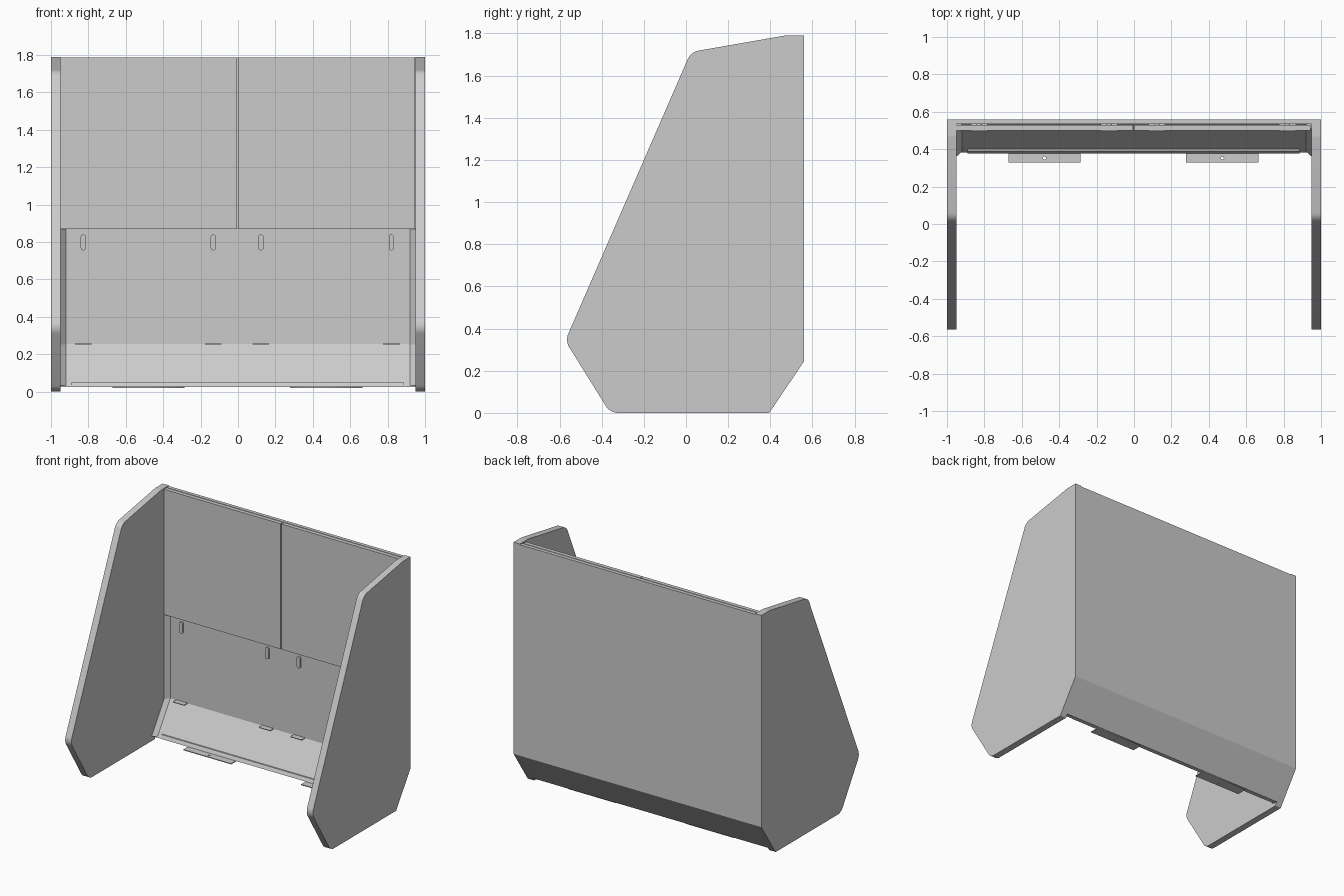
import bpy, bmesh, math
from mathutils import Vector

if "Cube" in bpy.data.objects:
    bpy.data.objects.remove(bpy.data.objects["Cube"])


def round_corners(pts, radii, steps=8):
    """Replace each corner of a closed 2D profile with an arc of the given radius."""
    out = []
    n = len(pts)
    for i, r in enumerate(radii):
        p = Vector(pts[i])
        if r == 0:
            out.append(p)
            continue
        a = (Vector(pts[i - 1]) - p).normalized()
        b = (Vector(pts[(i + 1) % n]) - p).normalized()
        half = a.angle(b) / 2
        c = p + (a + b).normalized() * (r / math.sin(half))
        t = r / math.tan(half)
        s, e = p + a * t - c, p + b * t - c
        ang = s.angle(e)
        for k in range(steps + 1):
            f = k / steps
            out.append(c + (s * math.sin((1 - f) * ang) + e * math.sin(f * ang)) / math.sin(ang))
    return out


def prism(name, pts, vec, to3d, smooth=False):
    """Extrude a closed 2D profile along vec."""
    bm = bmesh.new()
    face = bm.faces.new([bm.verts.new(to3d(*p)) for p in pts])
    res = bmesh.ops.extrude_face_region(bm, geom=[face])
    moved = [g for g in res["geom"] if isinstance(g, bmesh.types.BMVert)]
    bmesh.ops.translate(bm, verts=moved, vec=vec)
    bmesh.ops.recalc_face_normals(bm, faces=bm.faces)
    me = bpy.data.meshes.new(name)
    bm.to_mesh(me)
    bm.free()
    ob = bpy.data.objects.new(name, me)
    bpy.context.collection.objects.link(ob)
    if smooth:
        bpy.ops.object.select_all(action='DESELECT')
        ob.select_set(True)
        bpy.context.view_layer.objects.active = ob
        bpy.ops.object.shade_smooth_by_angle(angle=math.radians(30))
    return ob


def along_x(name, pts, x0, x1, smooth=False):
    return prism(name, pts, (x1 - x0, 0, 0), lambda y, z: (x0, y, z), smooth)


def box(name, x0, x1, y0, y1, z0, z1):
    return along_x(name, [(y0, z0), (y1, z0), (y1, z1), (y0, z1)], x0, x1)


# Side panels
side = round_corners(
    [(-0.36, 0), (0.395, 0), (0.56, 0.245), (0.56, 1.79), (0.47, 1.79), (0.023, 1.712), (-0.573, 0.342)],
    [0.07, 0.01, 0, 0, 0.1, 0.07, 0.07])
for label, x0 in (("left", -1.0), ("right", 0.95)):
    along_x(label + "_side_panel", side, x0, x0 + 0.05, True)

# Back wall and sloping lower panel
box("back_wall", -0.95, 0.95, 0.534, 0.56, 0.25, 1.785)
along_x("sloping_lower_panel",
        [(0.56, 0.245), (0.56, 0.25), (0.534, 0.254), (0.383, 0.025), (0.412, 0.025)], -0.95, 0.95)

# Two upper front panels
for label, x0, x1 in (("left", -0.948, -0.006), ("right", 0.0, 0.944)):
    box(label + "_upper_panel", x0, x1, 0.5, 0.528, 0.87, 1.785)

# Angled corner strips along the wall and the slope
for label, s in (("left", -1), ("right", 1)):
    prism(label + "_wall_corner_strip",
          [(s * 0.95, 0.505), (s * 0.95, 0.536), (s * 0.918, 0.536)],
          (0, 0, 0.617), lambda x, y: (x, y, 0.253))
    prism(label + "_slope_corner_strip",
          [(s * 0.95, 0.253, 0.505), (s * 0.95, 0.253, 0.536), (s * 0.918, 0.253, 0.536)],
          (0, -0.145, -0.22), lambda x, z, y: (x, y, z))

# Lip along the lower edge
along_x("lower_lip", [(0.378, 0.027), (0.39, 0.027), (0.402, 0.052), (0.39, 0.052)], -0.89, 0.885)

# Slotted hangers on the wall and tabs in the crease
for i, x in enumerate((-0.827, -0.132, 0.122, 0.82)):
    w, r = 0.014, 0.0135
    stadium = round_corners([(x - w, 0.755), (x + w, 0.755), (x + w, 0.84), (x - w, 0.84)], [r] * 4, 5)
    prism(f"hanger_{i + 1}", stadium, (0, 0.015, 0), lambda px, z: (px, 0.522, z), True)
    box(f"crease_tab_{i + 1}", x - 0.045, x + 0.045, 0.494, 0.536, 0.252, 0.257)

# Fixing plates with a bolt hole
for label, cx in (("left", -0.478), ("right", 0.472)):
    cu = bpy.data.curves.new(label + "_fixing_plate", 'CURVE')
    cu.dimensions = '2D'
    cu.fill_mode = 'BOTH'
    cu.extrude = 0.003
    outline = [(-0.193, 0.328), (0.193, 0.328), (0.193, 0.408), (-0.193, 0.408)]
    hole = [(0.008 * math.cos(k * math.pi / 8), 0.352 + 0.008 * math.sin(k * math.pi / 8)) for k in range(16)]
    for pts in (outline, hole):
        sp = cu.splines.new('POLY')
        sp.points.add(len(pts) - 1)
        for p, (x, y) in zip(sp.points, pts):
            p.co = (x, y, 0, 1)
        sp.use_cyclic_u = True
    ob = bpy.data.objects.new(label + "_fixing_plate", cu)
    ob.location = (cx, 0, 0.023)
    bpy.context.collection.objects.link(ob)
    bpy.ops.object.select_all(action='DESELECT')
    ob.select_set(True)
    bpy.context.view_layer.objects.active = ob
    bpy.ops.object.convert(target='MESH')
